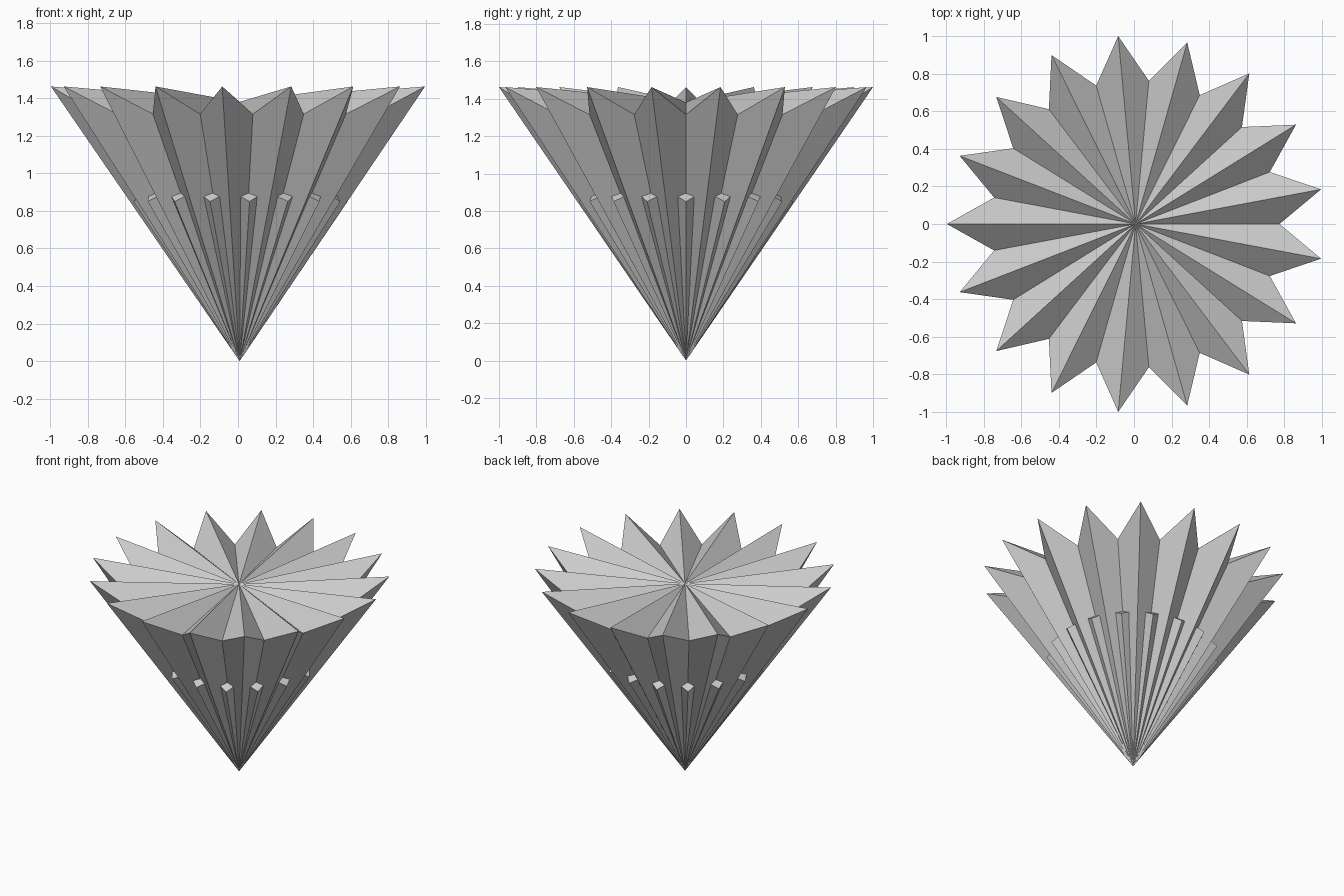
import bpy, bmesh
from math import pi, cos, sin

cube = bpy.data.objects.get("Cube")
if cube:
    bpy.data.objects.remove(cube, do_unlink=True)

FOLDS = 17                       # number of pleats
STEP = 2 * pi / FOLDS
SHIFT = 0.0085                   # odd fold count: keeps the outline centred

grey = bpy.data.materials.new("light grey")
grey.use_nodes = True
colour = (0.6, 0.6, 0.6, 1)
grey.diffuse_color = colour
grey.node_tree.nodes["Principled BSDF"].inputs["Base Color"].default_value = colour


def point(bm, radius, angle, z, side=0.0):
    """Vertex at a radius and angle, pushed sideways along the tangent."""
    return bm.verts.new((radius * cos(angle) - side * sin(angle) + SHIFT,
                         radius * sin(angle) + side * cos(angle), z))


def finish(bm, name):
    bmesh.ops.recalc_face_normals(bm, faces=bm.faces)
    mesh = bpy.data.meshes.new(name)
    bm.to_mesh(mesh)
    bm.free()
    mesh.materials.append(grey)
    obj = bpy.data.objects.new(name, mesh)
    bpy.context.collection.objects.link(obj)


# Pleated canopy: star rim joined to a bottom point and a shallow top centre
bm = bmesh.new()
bottom = point(bm, 0, 0, 0)
centre = point(bm, 0, 0, 1.38)
rim = []
for i in range(FOLDS):
    rim.append(point(bm, 0.766, i * STEP, 1.315))            # valley
    rim.append(point(bm, 1.0043, (i + 0.5) * STEP, 1.462))   # ridge tip
for a, b in zip(rim, rim[1:] + rim[:1]):
    bm.faces.new((bottom, a, b))
    bm.faces.new((centre, b, a))
finish(bm, "pleated_canopy")

# Tapered square ribs, one set edge-out in each valley
bm = bmesh.new()
for i in range(FOLDS):
    a = i * STEP
    end = [point(bm, 0.575, a, 0.85), point(bm, 0.535, a, 0.883, 0.055),
           point(bm, 0.495, a, 0.916), point(bm, 0.535, a, 0.883, -0.055)]
    tip = point(bm, 0, a, 0)
    bm.faces.new(end)
    for p, q in zip(end, end[1:] + end[:1]):
        bm.faces.new((tip, q, p))
finish(bm, "ribs")
